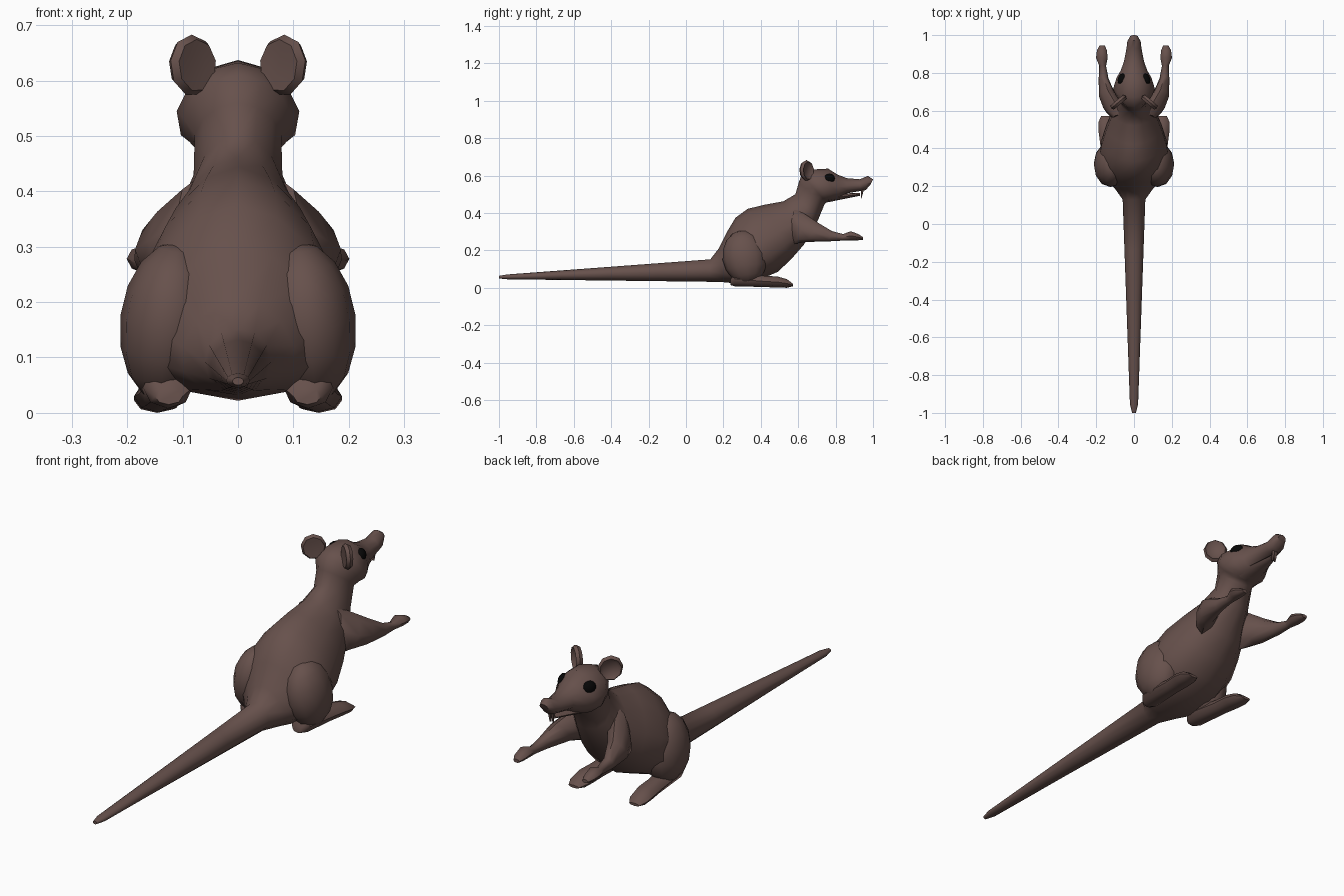
import bpy, bmesh, math
from mathutils import Matrix

if "Cube" in bpy.data.objects:
    bpy.data.objects.remove(bpy.data.objects["Cube"])


def material(name, color):
    m = bpy.data.materials.new(name)
    m.diffuse_color = (*color, 1)
    m.use_nodes = True
    m.node_tree.nodes["Principled BSDF"].inputs["Base Color"].default_value = m.diffuse_color
    return m


BROWN = material("brown fur", (0.135, 0.082, 0.072))
BLACK = material("black eye", (0.002, 0.002, 0.002))


def finish(bm, name, mat, mirror=False):
    bmesh.ops.recalc_face_normals(bm, faces=bm.faces[:])
    me = bpy.data.meshes.new(name)
    bm.to_mesh(me)
    bm.free()
    me.materials.append(mat)
    ob = bpy.data.objects.new(name, me)
    bpy.context.collection.objects.link(ob)
    if mirror:
        ob.modifiers.new("mirror", 'MIRROR')
    bpy.ops.object.select_all(action='DESELECT')
    ob.select_set(True)
    bpy.context.view_layer.objects.active = ob
    bpy.ops.object.shade_smooth_by_angle(angle=math.radians(50))


def skin(bm, loops):
    """Bridge closed loops of points and cap both ends."""
    loops = [[bm.verts.new(p) for p in loop] for loop in loops]
    n = len(loops[0])
    for a, b in zip(loops, loops[1:]):
        for i in range(n):
            j = (i + 1) % n
            bm.faces.new((a[i], a[j], b[j], b[i]))
    bm.faces.new(loops[0])
    bm.faces.new(loops[-1])


def ring(top_y, top_z, low_y, low_z, w, x=0, bulge=0, sides=12):
    """Tilted oval between a top and a low point; bulge widens its lower half."""
    loop = []
    for i in range(sides):
        a = 2 * math.pi * i / sides
        c, s = math.cos(a), math.sin(a)
        t = (1 - c) / 2
        loop.append((x + w * s * (1 - bulge * c) / (1 + bulge * bulge / 2),
                     top_y + (low_y - top_y) * t, top_z + (low_z - top_z) * t))
    return loop


def loft(name, loops, mirror=False):
    bm = bmesh.new()
    skin(bm, loops)
    finish(bm, name, BROWN, mirror)


def ball(name, mat, loc, size, rot):
    bm = bmesh.new()
    bmesh.ops.create_uvsphere(bm, u_segments=12, v_segments=8, radius=1)
    turn = Matrix.Rotation(rot[2], 4, 'Z') @ Matrix.Rotation(rot[1], 4, 'Y') @ Matrix.Rotation(rot[0], 4, 'X')
    bm.transform(Matrix.Translation(loc) @ turn @ Matrix.Diagonal((*size, 1)))
    finish(bm, name, mat, True)


# Tail: straight taper
tail = [ring(-1, .064, -1, .050, .010)]
for i in range(5):
    t = .04 + .24 * i
    y = -1 + 1.13 * t
    tail.append(ring(y, .068 + .084 * t, y, .046 - .014 * t, .020 + .040 * t))

# Torso and neck
torso = [ring(*p, bulge=.27) for p in (
    (.175, .21, .20, .030, .105),
    (.22, .30, .28, .022, .170),
    (.265, .375, .39, .042, .192),
    (.33, .422, .49, .085, .180),
    (.42, .444, .56, .15, .155),
    (.52, .462, .63, .23, .120),
    (.585, .50, .705, .36, .083))]

# Head and snout
head = [ring(*p, bulge=.15) for p in (
    (.602, .56, .74, .445, .079),
    (.62, .61, .75, .455, .100),
    (.67, .632, .76, .458, .112),
    (.76, .637, .785, .462, .094),
    (.81, .605, .82, .475, .070),
    (.86, .586, .86, .505, .054),
    (.93, .580, .93, .517, .040),
    (.972, .598, .96, .522, .036),
    (1.0, .580, .987, .552, .021))]
loft("body", tail + torso + head)

# Lower jaw and front teeth
loft("lower_jaw", [ring(.76 + .17 * t, .50 + .008 * t, .76 + .17 * t, .458 + .034 * t,
                        .06 - .044 * t, sides=8) for t in (0, .4, .8, 1)])
loft("front_teeth", [ring(.935, .53 - .052 * t, .953 - .015 * t, .53 - .052 * t,
                          .008 - .004 * t, x=.007, sides=6) for t in (0, .5, 1)], True)

# Haunches
ball("haunch", BROWN, (.125, .315, .165), (.088, .12, .145), (.15, -.12, 0))

# Hind feet, toes turned slightly outwards
loft("hind_foot", [ring(y, top, y, low, w, x=.125 + .07 * (y - .24), sides=8)
                   for y, top, low, w in (
    (.237, .045, .015, .025),
    (.26, .085, .008, .045),
    (.42, .064, .004, .041),
    (.49, .060, .001, .045),
    (.54, .046, 0, .042),
    (.573, .020, .008, .025))], True)

# Arms with hands
loft("arm", [ring(*p, sides=8) for p in (
    (.58, .43, .54, .25, .050, .065),
    (.65, .385, .58, .235, .058, .105),
    (.71, .345, .645, .245, .046, .140),
    (.78, .303, .76, .248, .026, .161),
    (.84, .287, .835, .252, .018, .166),
    (.88, .302, .88, .254, .031, .170),
    (.92, .288, .92, .254, .026, .170),
    (.945, .272, .945, .256, .014, .168))], True)

# Ears: rounded discs with a hollow front
bm = bmesh.new()
skin(bm, [[(r * math.cos(2 * math.pi * (i + .5) / 9), d, 1.08 * r * math.sin(2 * math.pi * (i + .5) / 9))
           for i in range(9)]
          for r, d in ((.022, -.012), (.044, -.014), (.052, 0), (.044, .014), (.030, .002))])
bm.transform(Matrix.Translation((.082, .645, .627)) @ Matrix.Rotation(-.7, 4, 'Z')
             @ Matrix.Rotation(.2, 4, 'Y'))
finish(bm, "ear", BROWN, True)

# Eyes
ball("eye", BLACK, (.066, .768, .585), (.018, .030, .026), (0, -.35, .35))
